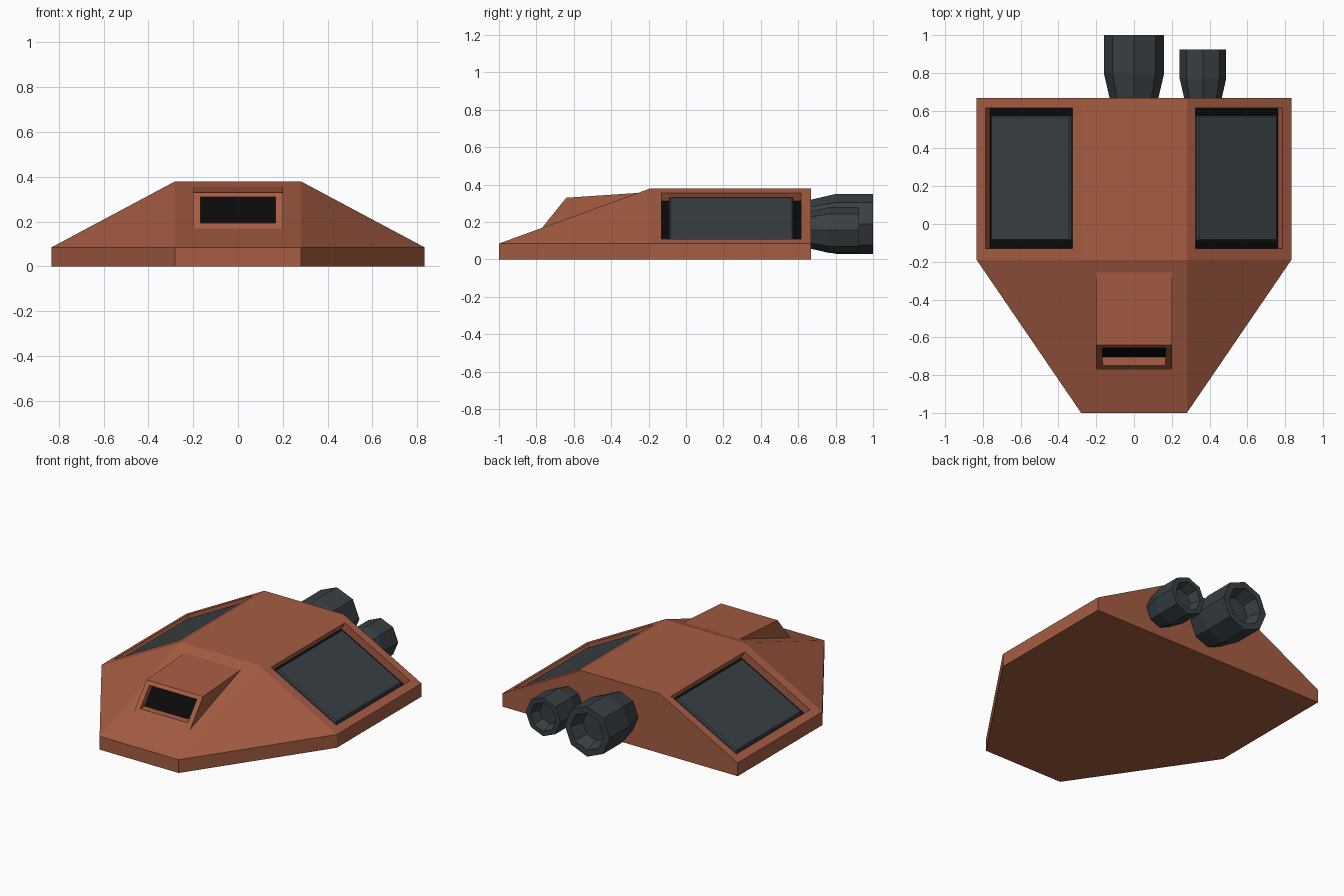
import bpy, bmesh
from math import cos, sin, pi
from mathutils import Vector as V

if "Cube" in bpy.data.objects:
    bpy.data.objects.remove(bpy.data.objects["Cube"])


def material(name, r, g, b):
    m = bpy.data.materials.new(name)
    m.diffuse_color = (r, g, b, 1)
    m.use_nodes = True
    m.node_tree.nodes["Principled BSDF"].inputs["Base Color"].default_value = m.diffuse_color
    return m


RUST = material("rust_paint", 0.38, 0.108, 0.055)
GREY = material("dark_metal", 0.04, 0.05, 0.057)
BLACK = material("black", 0.003, 0.003, 0.003)


def face(bm, pts, mat=0):
    f = bm.faces.new([bm.verts.new(p) for p in pts])
    f.material_index = mat


def recess(bm, outer, hole, floor):
    """Frame around a hole, walls going in, black floor."""
    for i in range(4):
        j = (i + 1) % 4
        face(bm, [outer[i], outer[j], hole[j], hole[i]])
        face(bm, [hole[i], hole[j], floor[j], floor[i]])
    face(bm, floor, 1)


def finish(bm, name, *mats):
    bmesh.ops.remove_doubles(bm, verts=bm.verts, dist=0.0005)
    bmesh.ops.recalc_face_normals(bm, faces=bm.faces)
    me = bpy.data.meshes.new(name)
    bm.to_mesh(me)
    bm.free()
    for m in mats:
        me.materials.append(m)
    ob = bpy.data.objects.new(name, me)
    bpy.context.collection.objects.link(ob)
    return ob


# Main dimensions
RX, SX, NOSE, MID, BACK = 0.28, 0.833, -1.0, -0.19, 0.667
LOW, TOP = 0.085, 0.38
SLOPE = (TOP - LOW) / (SX - RX)
NORMAL = V((SLOPE, 0, 1)).normalized()


def on_slope(side, x, y, depth=0.0):
    """Point on a sloping side, sunk by depth along its normal."""
    p = V((x, y, TOP - (x - RX) * SLOPE)) - NORMAL * depth
    return (side * p.x, p.y, p.z)


def slope_rect(side, x0, x1, y0, y1, depth):
    return [on_slope(side, x, y, depth)
            for x, y in ((x0, y0), (x1, y0), (x1, y1), (x0, y1))]


# Hull
bm = bmesh.new()
plan = [(-RX, NOSE), (RX, NOSE), (SX, MID), (SX, BACK), (-SX, BACK), (-SX, MID)]
face(bm, [(x, y, 0) for x, y in plan])
for i in range(6):
    a, b = plan[i], plan[(i + 1) % 6]
    face(bm, [(*a, 0), (*b, 0), (*b, LOW), (*a, LOW)])
face(bm, [(-RX, MID, TOP), (RX, MID, TOP), (RX, BACK, TOP), (-RX, BACK, TOP)])
face(bm, [(-RX, NOSE, LOW), (RX, NOSE, LOW), (RX, MID, TOP), (-RX, MID, TOP)])
face(bm, [(-SX, BACK, LOW), (SX, BACK, LOW), (RX, BACK, TOP), (-RX, BACK, TOP)])
for s in (-1, 1):
    face(bm, [(s * RX, NOSE, LOW), (s * SX, MID, LOW), (s * RX, MID, TOP)])
    recess(bm, slope_rect(s, RX, SX, MID, BACK, 0),
           slope_rect(s, 0.325, 0.787, -0.13, 0.615, 0),
           slope_rect(s, 0.325, 0.787, -0.13, 0.615, 0.05))
finish(bm, "hull", RUST, BLACK)

# Chamfered panels in the side recesses
for s, name in ((-1, "left_panel"), (1, "right_panel")):
    bm = bmesh.new()
    rings = [slope_rect(s, 0.342, 0.77, -0.09, 0.575, 0.049),
             slope_rect(s, 0.342, 0.77, -0.09, 0.575, 0.022),
             slope_rect(s, 0.350, 0.762, -0.082, 0.567, 0.014)]
    for a, b in zip(rings, rings[1:]):
        for i in range(4):
            j = (i + 1) % 4
            face(bm, [a[i], a[j], b[j], b[i]])
    face(bm, rings[0])
    face(bm, rings[-1])
    finish(bm, name, GREY)

# Cockpit wedge with a sunken windscreen
bm = bmesh.new()
W = 0.2
foot, brow, rear = (-0.77, 0.169), (-0.64, 0.33), (-0.257, 0.3555)
sill, lintel = (-0.749, 0.195), (-0.656, 0.31)


def rect(w, a, b, dy=0.0):
    return [(-w, a[0] + dy, a[1]), (w, a[0] + dy, a[1]),
            (w, b[0] + dy, b[1]), (-w, b[0] + dy, b[1])]


recess(bm, rect(W, foot, brow), rect(0.168, sill, lintel),
       rect(0.168, sill, lintel, 0.045))
face(bm, rect(W, brow, rear))
for s in (-1, 1):
    face(bm, [(s * W, *p) for p in (foot, brow, rear)])
finish(bm, "cockpit", RUST, BLACK)


# Octagonal engines with hollow nozzles
def engine(name, x, z, r, length):
    bm = bmesh.new()
    y0 = BACK - 0.005
    k = r / 0.16
    profile = [(0.8 * r, y0), (r, BACK + 0.133 * k), (r, BACK + length),
               (0.74 * r, BACK + length), (0.58 * r, BACK + length - 0.09 * k)]
    rings = [[(x + q * cos(i * pi / 4), y, z + q * sin(i * pi / 4))
              for i in range(8)] for q, y in profile]
    for a, b in zip(rings, rings[1:]):
        for i in range(8):
            j = (i + 1) % 8
            face(bm, [a[i], a[j], b[j], b[i]])
    face(bm, rings[0])
    face(bm, rings[-1])
    finish(bm, name, GREY)


engine("main_engine", 0, 0.19, 0.16, 0.333)
engine("small_engine", 0.365, 0.157, 0.123, 0.257)
